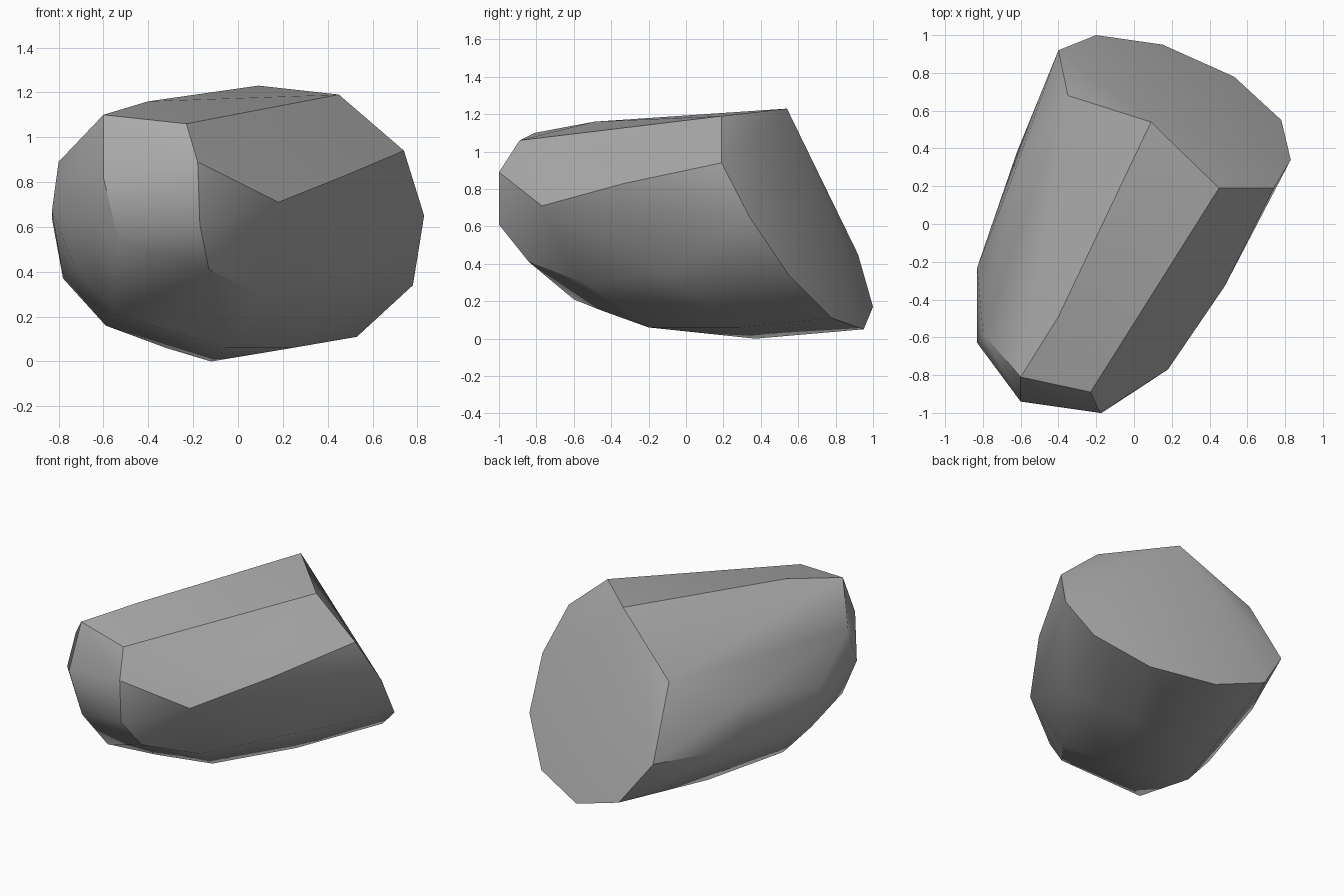
import bpy
import bmesh
import math
from mathutils import Vector

default_cube = bpy.data.objects.get("Cube")
if default_cube:
    bpy.data.objects.remove(default_cube, do_unlink=True)


def flat_material(name, colour):
    material = bpy.data.materials.new(name)
    material.use_nodes = True
    material.diffuse_color = colour
    shader = material.node_tree.nodes["Principled BSDF"]
    shader.inputs["Base Color"].default_value = colour
    shader.inputs["Roughness"].default_value = 0.9
    return material


def chiselled_solid(name, corner_groups, material, sharp_angle):
    """Wrap a convex skin around groups of corners given in hundredths of a unit."""
    bm = bmesh.new()
    for group in corner_groups:
        for corner in group:
            bm.verts.new(Vector(corner) / 100)
    hull = bmesh.ops.convex_hull(bm, input=bm.verts)
    unused = [item for item in hull["geom_interior"] if isinstance(item, bmesh.types.BMVert)]
    bmesh.ops.delete(bm, geom=unused, context="VERTS")
    bmesh.ops.recalc_face_normals(bm, faces=bm.faces)

    mesh = bpy.data.meshes.new(name)
    bm.to_mesh(mesh)
    bm.free()
    mesh.materials.append(material)
    solid = bpy.data.objects.new(name, mesh)
    bpy.context.collection.objects.link(solid)

    # Soft facets with crisp break lines
    bpy.ops.object.select_all(action="DESELECT")
    solid.select_set(True)
    bpy.context.view_layer.objects.active = solid
    bpy.ops.object.shade_smooth_by_angle(angle=sharp_angle)
    return solid


# Broad slanted break at the back
back_break = [
    (9, 54, 123), (45, 19, 119), (74, 19, 94), (83, 34, 65), (78, 55, 34),
    (53, 78, 11), (15, 95, 5), (-20, 100, 17), (-40, 92, 45), (-35, 68, 90),
]

# Blunt faceted nose
nose = [
    (-60, -81, 110), (-23, -89, 106), (-18, -100, 89), (-17, -100, 61),
    (-53, -90, 53), (-60, -94, 82), (-13, -84, 41),
]

# Top ridge and both flanks
ridge = [(-40, -49, 116)]
right_flank = [(18, -77, 71), (48, -33, 83), (34, -30, 97), (45, -10, 35), (10, -55, 30)]
left_flank = [
    (-80, -58, 89), (-83, -63, 67), (-83, -23, 64), (-73, -62, 43),
    (-78, -22, 37), (-65, 23, 70), (-62, 38, 41),
]

# Rounded underside
underside = [
    (-12, 37, 0), (-32, 23, 6), (-59, -19, 16), (-55, -60, 21),
    (-30, -45, 15), (-5, -20, 6), (24, 28, 6),
]

stone_grey = flat_material("stone grey", (0.4, 0.4, 0.4, 1.0))
chiselled_solid(
    "boulder",
    [back_break, nose, ridge, right_flank, left_flank, underside],
    stone_grey,
    math.radians(32),
)
